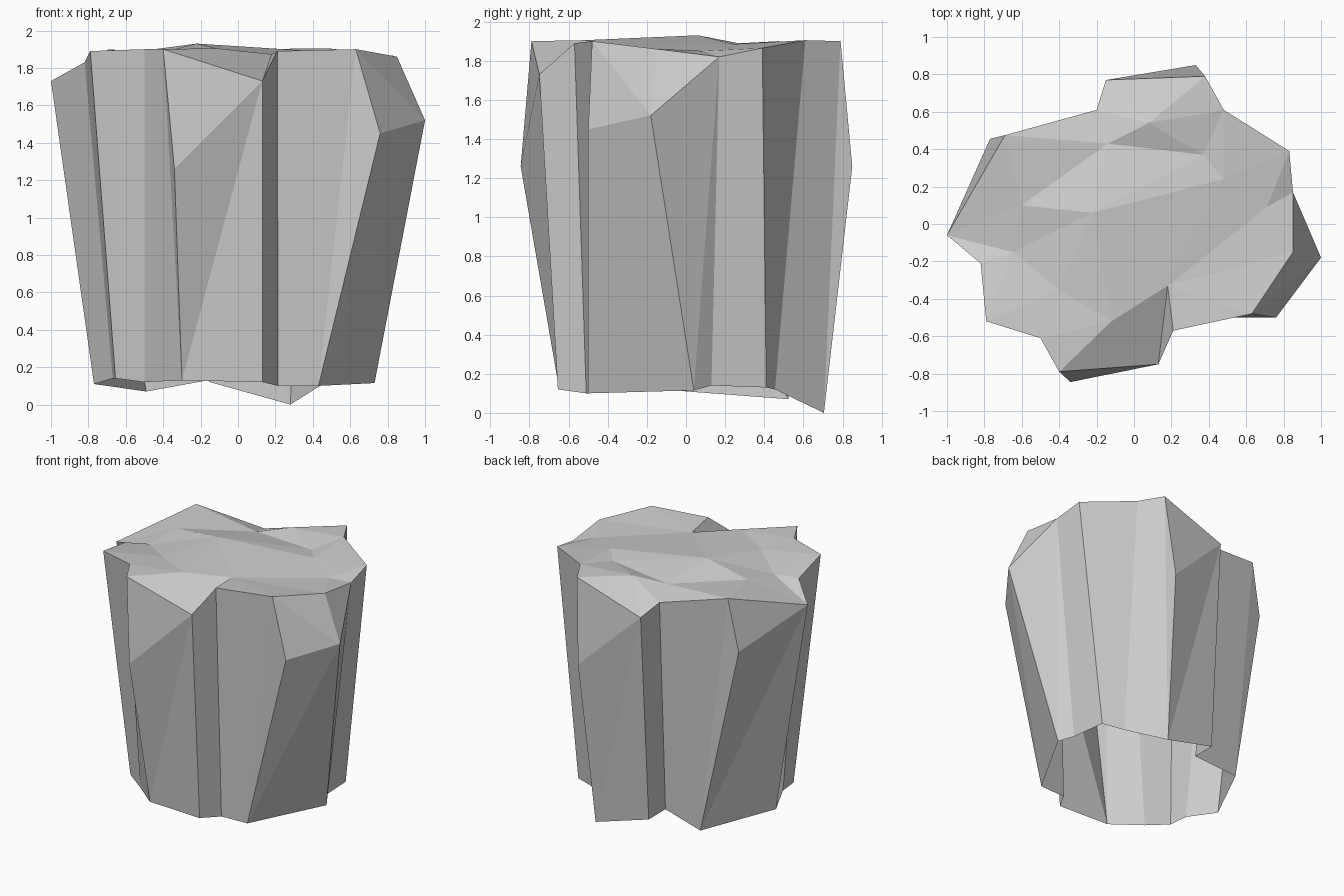
import bpy
import bmesh
from mathutils import Vector
from mathutils.geometry import delaunay_2d_cdt

default_cube = bpy.data.objects.get("Cube")
if default_cube:
    bpy.data.objects.remove(default_cube, do_unlink=True)


def make_material(name, value):
    material = bpy.data.materials.new(name)
    material.use_nodes = True
    colour = (value, value, value, 1)
    material.diffuse_color = colour
    material.node_tree.nodes["Principled BSDF"].inputs["Base Color"].default_value = colour
    return material


# Vertical ribs around the boulder: name, foot, rim and, on the lobes, a bulging shoulder
ribs = [
    ("front_lobe", (-.3, -.65, .13), (-.4, -.79, 1.9), (-.34, -.845, 1.26)),
    ("front_lobe_end", (.13, -.655, .12), (.13, -.75, 1.73), None),
    ("front_notch", (.215, -.51, .1), (.21, -.57, 1.89), None),
    ("left_lobe", (.43, -.5, .1), (.63, -.48, 1.9), (.76, -.5, 1.45)),
    ("left_tip", (.73, .04, .115), (.85, -.15, 1.86), (1, -.18, 1.52)),
    ("left_lobe_end", (.66, .13, .14), (.85, .17, 1.82), None),
    ("back_left", (.635, .41, .13), (.83, .39, 1.865), None),
    ("back_notch", (.47, .455, .12), (.48, .61, 1.905), None),
    ("back_lobe", (.28, .705, 0), (.38, .79, 1.9), (.33, .85, 1.26)),
    ("back_lobe_end", (-.15, .67, .12), (-.15, .77, 1.72), None),
    ("back_right", (-.16, .48, .13), (-.2, .61, 1.79), None),
    ("right_lobe", (-.49, .525, .07), (-.69, .475, 1.9), (-.77, .455, 1.5)),
    ("right_tip", (-.77, 0, .11), (-1, -.06, 1.73), None),
    ("right_notch", (-.67, -.23, .14), (-.82, -.21, 1.83), None),
    ("front_right", (-.655, -.38, .14), (-.79, -.52, 1.89), None),
    ("front_right_end", (-.5, -.48, .12), (-.5, -.61, 1.9), None),
]

# Bumps and dips on the crown
crown = {
    "left_gap": (.71, .09, 1.85),
    "peak": (-.22, .06, 1.93),
    "right_bump": (-.6, .1, 1.88),
    "back_dip": (-.14, .43, 1.85),
    "back_bump": (.08, .54, 1.9),
    "back_ridge": (.37, .37, 1.87),
    "front_dip": (.18, -.33, 1.873),
    "front_bump": (-.12, -.52, 1.905),
    "right_dip": (-.65, -.15, 1.84),
    "right_ridge": (-.4, -.35, 1.885),
    "left_bump": (.48, .24, 1.885),
}

# Creases that the crown facets must follow
creases = [
    ("right_bump", "peak"), ("peak", "back_ridge"),
    ("right_bump", "back_dip"), ("back_dip", "back_ridge"),
    ("back_dip", "back_bump"), ("back_bump", "back_ridge"),
    ("right_bump", "right_lobe"), ("right_bump", "right_tip"),
    ("front_dip", "left_tip"), ("front_dip", "front_bump"),
    ("front_bump", "front_lobe"), ("front_bump", "front_lobe_end"),
    ("front_dip", "front_lobe_end"), ("front_dip", "left_bump"),
    ("right_dip", "right_ridge"), ("right_ridge", "front_bump"),
    ("peak", "front_dip"),
]

bm = bmesh.new()
foot, rim, shoulder = {}, {}, {}
for name, low, high, bulge in ribs:
    foot[name] = bm.verts.new(low)
    rim[name] = bm.verts.new(high)
    if bulge:
        shoulder[name] = bm.verts.new(bulge)
top = dict(rim)
for name, place in crown.items():
    top[name] = bm.verts.new(place)

# Side walls, one panel between each pair of neighbouring ribs
names = [rib[0] for rib in ribs]
for a, b in zip(names, names[1:] + names[:1]):
    if a in shoulder:
        reach = shoulder.get(b, rim[b])
        bm.faces.new((foot[a], foot[b], reach))
        bm.faces.new((foot[a], reach, shoulder[a]))
        bm.faces.new((shoulder[a], reach, rim[a]))
        if b in shoulder:
            bm.faces.new((rim[a], reach, rim[b]))
    else:
        bm.faces.new((foot[a], foot[b], rim[b], rim[a]))
        if b in shoulder:
            bm.faces.new((foot[b], shoulder[b], rim[b]))

# Sloping facet at the gap in the left lobe
bm.faces.new((rim["left_tip"], rim["left_lobe_end"], top["left_gap"]))

# Crown, filled inside the rim along the creases
keys = list(top)
outline = list(names)
outline.insert(outline.index("left_tip") + 1, "left_gap")
loop = [keys.index(name) for name in outline]
edges = [(keys.index(a), keys.index(b)) for a, b in creases]
plan = [Vector(top[key].co.xy) for key in keys]
result = delaunay_2d_cdt(plan, edges, [loop], 1, .0001)
origins = result[3]
for face in result[2]:
    corners = [origins[i] for i in face]
    if all(corners):
        bm.faces.new([top[keys[source[0]]] for source in corners])

# The underside stays open, and every facet is flat
bmesh.ops.recalc_face_normals(bm, faces=bm.faces)
mesh = bpy.data.meshes.new("boulder")
bm.to_mesh(mesh)
bm.free()
mesh.materials.append(make_material("stone_grey", .6))
boulder = bpy.data.objects.new("boulder", mesh)
bpy.context.collection.objects.link(boulder)
